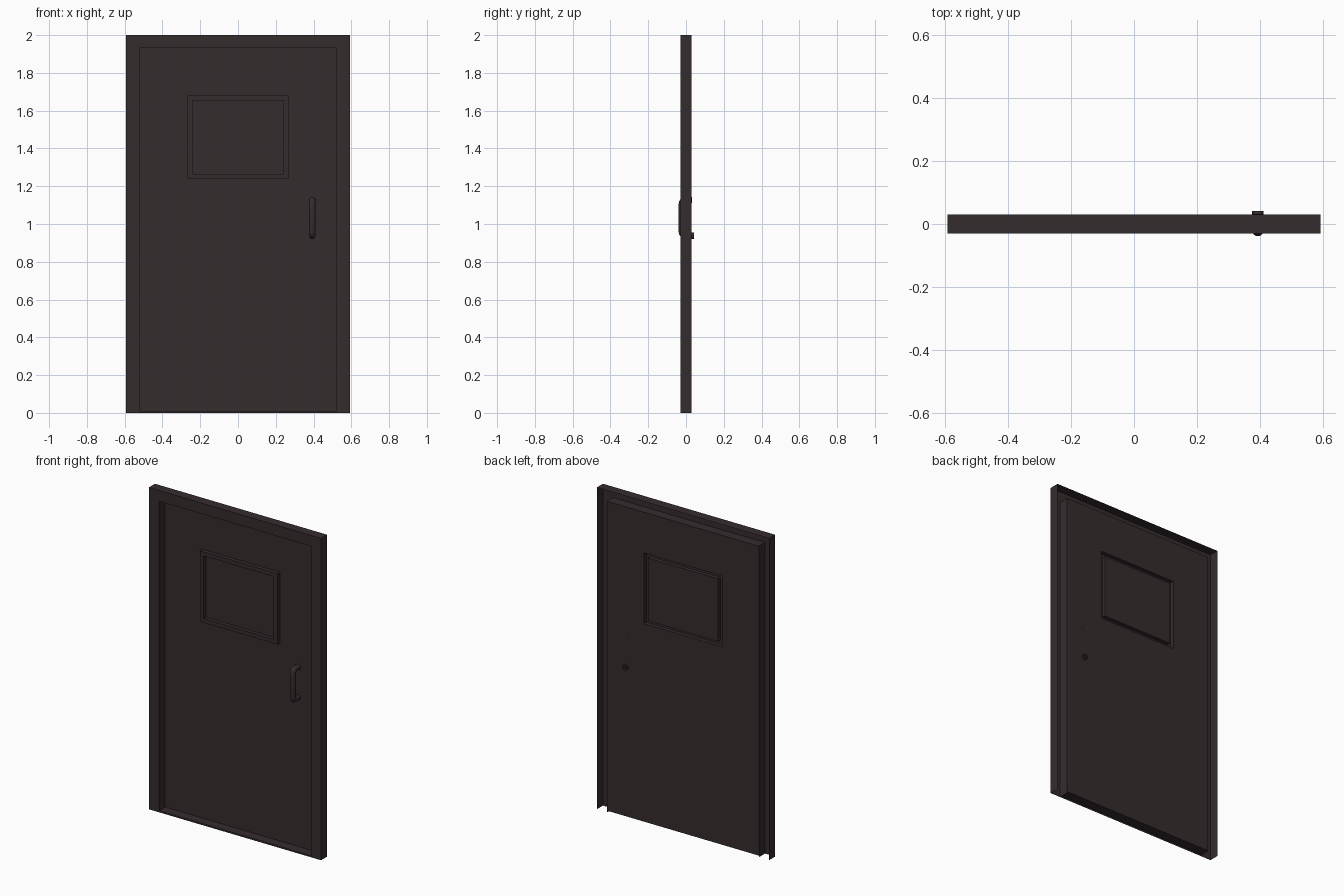
import bpy, bmesh, math
from mathutils import Vector

if "Cube" in bpy.data.objects:
    bpy.data.objects.remove(bpy.data.objects["Cube"])

paint = bpy.data.materials.new("dark_brown_paint")
paint.diffuse_color = (0.036, 0.025, 0.027, 1)
paint.use_nodes = True
paint.node_tree.nodes["Principled BSDF"].inputs["Base Color"].default_value = paint.diffuse_color


def finish(name, bm):
    me = bpy.data.meshes.new(name)
    bm.to_mesh(me)
    bm.free()
    ob = bpy.data.objects.new(name, me)
    me.materials.append(paint)
    bpy.context.collection.objects.link(ob)
    return ob


def loft(name, rings, closed=True, cap=False):
    """Bridge successive rings of points with quads."""
    bm = bmesh.new()
    loops = [[bm.verts.new(p) for p in r] for r in rings]
    n = len(loops[0])
    for a, b in zip(loops, loops[1:]):
        for i in range(n if closed else n - 1):
            j = (i + 1) % n
            bm.faces.new((a[i], a[j], b[j], b[i]))
    if cap:
        bm.faces.new(loops[-1])
    return finish(name, bm)


def arch(w, top, y):
    return [(w, y, 0), (w, y, top), (-w, y, top), (-w, y, 0)]


def rect(w, z0, z1, y):
    return [(-w, y, z0), (w, y, z0), (w, y, z1), (-w, y, z1)]


F, B = -0.03, 0.03      # front and back planes
# Folded sheet frame, open at the back and bottom
loft("door_frame", [arch(0.592, 2, B), arch(0.592, 2, F),
                    arch(0.522, 1.933, F), arch(0.522, 1.933, B)], closed=False)

# Door sheet with raised window moulding and recessed pane
loft("door_panel", [rect(0.522, 0.01, 1.933, B), rect(0.267, 1.24, 1.68, B),
                    rect(0.267, 1.24, 1.68, 0.006), rect(0.24, 1.265, 1.655, 0.006),
                    rect(0.24, 1.265, 1.655, B)], cap=True)

# Threshold: front lip and flat sill
loft("threshold", [[(-0.522, y, z), (0.522, y, z)]
                   for y, z in ((F, 0), (F, 0.01), (B, 0.01))], closed=False)

# Pull handle: tube bent into a bracket
hx, lo, hi, front, r = 0.393, 0.938, 1.127, -0.022, 0.02
path = [(hx, 0.031, lo)]
for i in range(5):
    a = math.radians(22.5 * i)
    path.append((hx, front + r - r * math.sin(a), lo + r - r * math.cos(a)))
path += [(x, y, lo + hi - z) for x, y, z in reversed(path)]
cu = bpy.data.curves.new("pull_handle", 'CURVE')
cu.dimensions = '3D'
cu.bevel_depth = 0.0175
cu.bevel_resolution = 3
cu.use_fill_caps = True
sp = cu.splines.new('POLY')
sp.points.add(len(path) - 1)
for p, co in zip(sp.points, path):
    p.co = (*co, 1)
cu.materials.append(paint)
bpy.context.collection.objects.link(bpy.data.objects.new("pull_handle", cu))


# Lock collar on the back: short ring with a sunken centre
def circle(rad, y):
    return [(hx + rad * math.cos(t * math.tau / 12), y, lo + rad * math.sin(t * math.tau / 12))
            for t in reversed(range(12))]


loft("lock_collar", [circle(0.018, B), circle(0.018, 0.042),
                     circle(0.009, 0.042), circle(0.009, 0.033)], cap=True)
